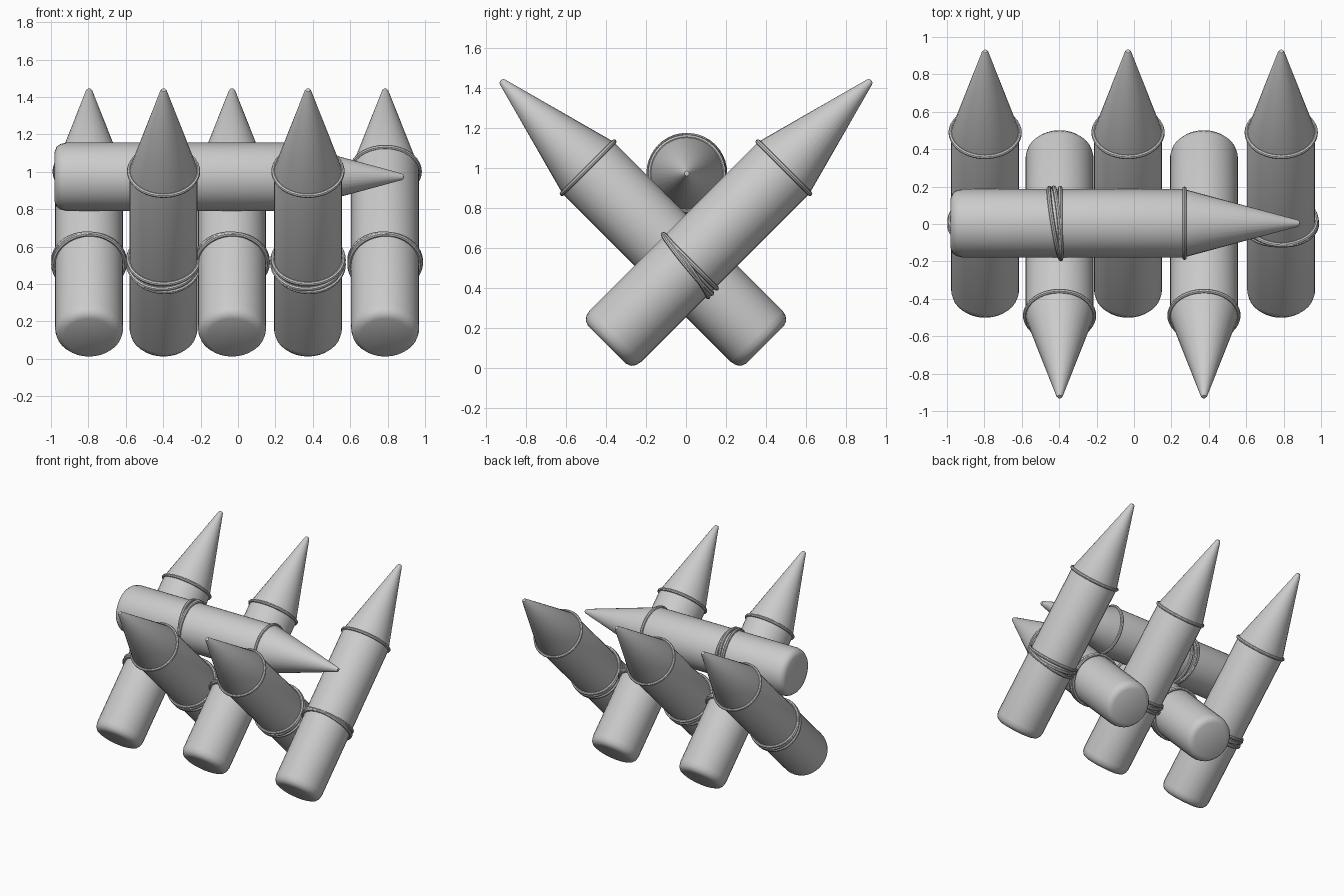
import bpy, bmesh, math
from mathutils import Matrix, Vector

if "Cube" in bpy.data.objects:
    bpy.data.objects.remove(bpy.data.objects["Cube"])

SIDES = 32


def lathe(name, profile, matrix):
    """Spin an (radius, height) profile about local z."""
    bm = bmesh.new()
    verts = [bm.verts.new((r, 0, h)) for r, h in profile]
    edges = [bm.edges.new(p) for p in zip(verts, verts[1:])]
    bmesh.ops.spin(bm, geom=verts + edges, cent=(0, 0, 0), axis=(0, 0, 1),
                   angle=math.tau, steps=SIDES)
    bmesh.ops.remove_doubles(bm, verts=bm.verts, dist=1e-4)
    bmesh.ops.recalc_face_normals(bm, faces=bm.faces)
    mesh = bpy.data.meshes.new(name)
    bm.to_mesh(mesh)
    bm.free()
    obj = bpy.data.objects.new(name, mesh)
    bpy.context.collection.objects.link(obj)
    obj.matrix_world = matrix
    smooth(obj)


def smooth(obj):
    bpy.ops.object.select_all(action='DESELECT')
    obj.select_set(True)
    bpy.context.view_layer.objects.active = obj
    bpy.ops.object.shade_smooth_by_angle(angle=math.radians(35))


def ring(name, matrix, height, radius, thick, tilt=0.0, twist=0.0):
    bpy.ops.mesh.primitive_torus_add(major_segments=40, minor_segments=8,
                                     major_radius=radius, minor_radius=thick)
    obj = bpy.context.object
    obj.name = name
    obj.matrix_world = (matrix @ Matrix.Translation((0, 0, height))
                        @ Matrix.Rotation(tilt, 4, 'Y') @ Matrix.Rotation(twist, 4, 'X'))
    smooth(obj)


def stake(name, base, axis, spread):
    """Pointed log from base along axis; rope turns fan out on the spread side."""
    z, x = Vector(axis).normalized(), Vector(spread).normalized()
    y = z.cross(x)
    m = Matrix((x, y, z)).transposed().to_4x4()
    m.translation = base
    # log with rounded butt and sharpened tip
    lathe(name + "_log", [(0, 0), (0.135, 0), (0.16, 0.01), (0.175, 0.03),
                          (0.182, 0.06), (0.182, 1.25), (0.018, 1.855),
                          (0.012, 1.865), (0, 1.867)], m)
    # band where the point begins
    ring(name + "_tip_band", m, 1.25, 0.184, 0.012)
    # rope lashing at the crossing
    ring(name + "_rope_a", m, 0.586, 0.188, 0.012)
    ring(name + "_rope_b", m, 0.57, 0.191, 0.012, 0.1, 0.06)
    ring(name + "_rope_c", m, 0.557, 0.191, 0.012, 0.16, -0.06)


# stakes leaning backward
for i, px in enumerate((-0.796, -0.032, 0.787)):
    stake(f"back_stake_{i + 1}", (px, -0.395, 0.118), (0, 1, 1), (0, 1, -1))

# stakes leaning forward
for i, px in enumerate((-0.398, 0.374)):
    stake(f"front_stake_{i + 1}", (px, 0.395, 0.118), (0, -1, 1), (0, -1, -1))

# stake resting across the crossings
stake("cross_stake", (-0.98, 0.004, 0.973), (1, 0, 0), (0, 1, 0))
